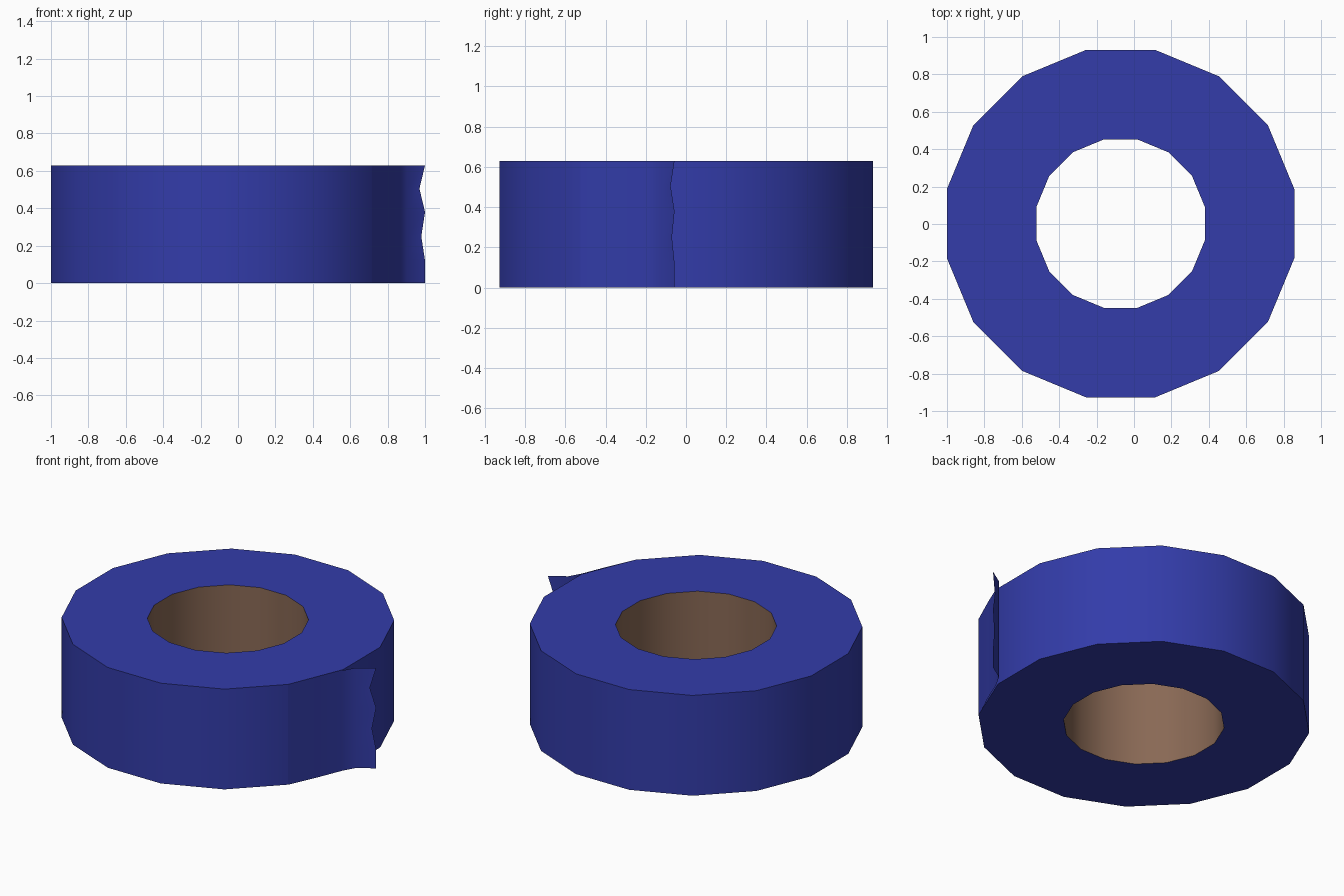
import bpy, math

if "Cube" in bpy.data.objects:
    bpy.data.objects.remove(bpy.data.objects["Cube"])

SIDES, CX, CY, H = 16, -0.0715, 0.002, 0.63
R_OUT, R_IN = 0.947, 0.459


def material(name, color):
    m = bpy.data.materials.new(name)
    m.diffuse_color = (*color, 1)
    m.use_nodes = True
    m.node_tree.nodes["Principled BSDF"].inputs["Base Color"].default_value = m.diffuse_color
    return m


def add_mesh(name, verts, faces, mat):
    me = bpy.data.meshes.new(name)
    me.from_pydata(verts, [], faces)
    me.materials.append(mat)
    ob = bpy.data.objects.new(name, me)
    bpy.context.collection.objects.link(ob)
    bpy.ops.object.select_all(action='DESELECT')
    ob.select_set(True)
    bpy.context.view_layer.objects.active = ob
    bpy.ops.object.shade_smooth_by_angle(angle=math.radians(35))
    return ob


def lathe(name, profile, mat):
    """Revolve an open (radius, z) profile around the roll axis."""
    n = len(profile)
    verts, faces = [], []
    for i in range(SIDES):
        a = 2 * math.pi * (i + 0.5) / SIDES
        verts += [(CX + r * math.cos(a), CY + r * math.sin(a), z) for r, z in profile]
        k = (i + 1) % SIDES
        faces += [(i * n + j, k * n + j, k * n + j + 1, i * n + j + 1)
                  for j in range(n - 1)]
    return add_mesh(name, verts, faces, mat)


blue = material("tape_blue", (0.033, 0.045, 0.40))
brown = material("core_brown", (0.25, 0.14, 0.09))

# Wound tape: underside, outer wall and top
lathe("tape_roll", [(R_IN, 0), (R_OUT, 0), (R_OUT, H), (R_IN, H)], blue)

# Cardboard core: inward-facing wall of the hole
lathe("cardboard_core", [(R_IN, H), (R_IN, 0)], brown)

# Loose tape end: strip peeling off the roll, with a torn free edge
path = [(0.716, -0.524), (0.802, -0.335), (0.86, -0.195), (0.903, -0.12)]
tear = [(0, 1.0), (0.12, 1.0), (0.25, 0.98), (0.38, 1.0), (0.505, 0.97), (H, 1.0)]
verts, faces = [], []
for z, x_end in tear:
    verts += [(x, y, z) for x, y in path]
    verts.append((x_end, -0.057 - (1 - x_end) * 0.65, z))
cols = len(path) + 1
for i in range(len(tear) - 1):
    for j in range(cols - 1):
        a = i * cols + j
        faces.append((a, a + 1, a + cols + 1, a + cols))
add_mesh("loose_tape_end", verts, faces, blue)
